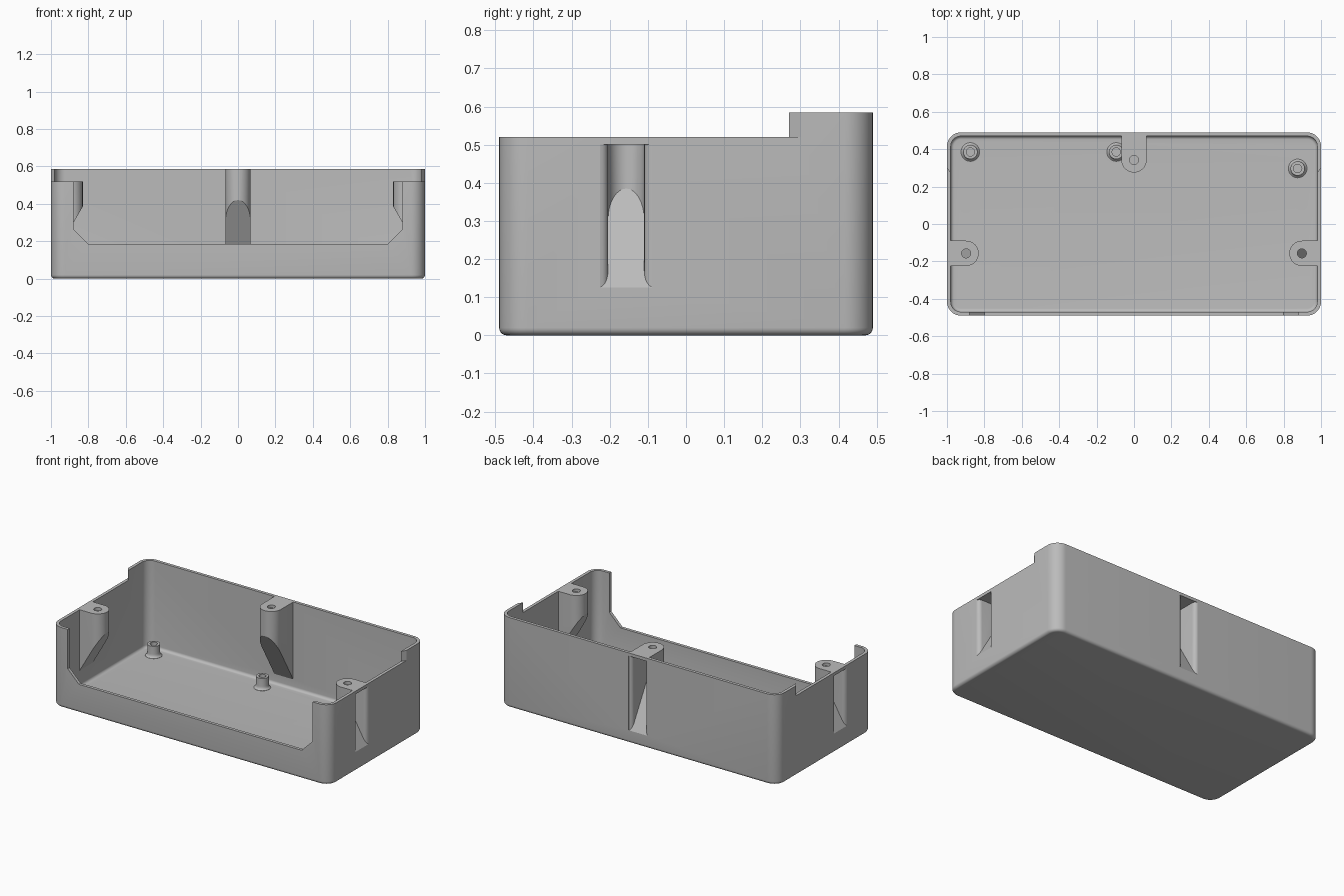
import bpy, bmesh
from math import sin, cos, pi, radians
from mathutils import Matrix, Vector

if "Cube" in bpy.data.objects:
    bpy.data.objects.remove(bpy.data.objects["Cube"])

HX, HY = 1.0, 0.49          # half width and depth
WALL = 0.02
LOW, HIGH = 0.52, 0.585     # the two rim heights
SLOPE = 1.73                # underside of the screw bosses

grey = bpy.data.materials.new("plain grey plastic")
grey.use_nodes = True
grey.diffuse_color = (0.5, 0.5, 0.5, 1)
grey.node_tree.nodes["Principled BSDF"].inputs["Base Color"].default_value = (0.5, 0.5, 0.5, 1)


def loft(name, rings, matrix=None, cut=None):
    """Closed solid through rings of equal length; cut = (point, normal) trims it."""
    bm = bmesh.new()
    loops = [[bm.verts.new(p) for p in ring] for ring in rings]
    for a, b in zip(loops, loops[1:]):
        for i in range(len(a)):
            j = (i + 1) % len(a)
            bm.faces.new((a[i], a[j], b[j], b[i]))
    bm.faces.new(loops[0])
    bm.faces.new(loops[-1])
    if cut:
        geom = bm.verts[:] + bm.edges[:] + bm.faces[:]
        bmesh.ops.bisect_plane(bm, geom=geom, plane_co=cut[0], plane_no=cut[1], clear_inner=True)
        bmesh.ops.holes_fill(bm, edges=[e for e in bm.edges if e.is_boundary], sides=0)
    if matrix:
        bm.transform(matrix)
    bmesh.ops.recalc_face_normals(bm, faces=bm.faces)
    mesh = bpy.data.meshes.new(name)
    bm.to_mesh(mesh)
    bm.free()
    mesh.materials.append(grey)
    obj = bpy.data.objects.new(name, mesh)
    bpy.context.collection.objects.link(obj)
    return obj


def prism(name, outline, z0, z1, **kw):
    return loft(name, [[(x, y, z) for x, y in outline] for z in (z0, z1)], **kw)


def rounded_rect(hx, hy, r, z, n=10):
    pts = []
    for k, (sx, sy) in enumerate(((1, 1), (-1, 1), (-1, -1), (1, -1))):
        for i in range(n + 1):
            a = (k + i / n) * pi / 2
            pts.append((sx * (hx - r) + r * cos(a), sy * (hy - r) + r * sin(a), z))
    return pts


def tub(name, hx, hy, r, z0, z1, fillet, n=6):
    """Rounded block with a filleted bottom edge."""
    rings = []
    for i in range(n + 1):
        a = i / n * pi / 2
        inset = fillet * (1 - sin(a))
        rings.append(rounded_rect(hx - inset, hy - inset, r - inset, z0 + fillet * (1 - cos(a))))
    return loft(name, rings + [rounded_rect(hx, hy, r, z1)])


def circle(r, z, x=0, y=0, n=32):
    return [(x + r * cos(2 * pi * i / n), y + r * sin(2 * pi * i / n), z) for i in range(n)]


def tongue(w, depth, flare, start, n=16):
    """Plan outline: round inner end, optional flared mouth at the wall."""
    side = [(w, start)]
    if flare:
        side = [(w + flare, start)]
        side += [(w + flare - flare * sin(t), flare - flare * cos(t))
                 for t in (radians(d) for d in range(10, 91, 16))]
    end = [(w * cos(pi * i / n), depth - w + w * sin(pi * i / n)) for i in range(n + 1)]
    return side + end + [(-u, v) for u, v in reversed(side)]


def combine(body, tool, operation):
    mod = body.modifiers.new("combine", "BOOLEAN")
    mod.operation, mod.solver, mod.object = operation, "EXACT", tool
    bpy.context.view_layer.objects.active = body
    bpy.ops.object.modifier_apply(modifier=mod.name)
    bpy.data.objects.remove(tool)


# Hollow tray
body = tub("enclosure_base", HX, HY, 0.075, 0, 0.65, 0.02)
combine(body, tub("cavity", HX - WALL, HY - WALL, 0.055, WALL, 0.7, 0.018), "DIFFERENCE")

# Screw bosses: position, turn, depth, start of slope, rim height
bosses = [((0, HY), 180, 0.215, 0.42, HIGH),
          ((HX, -0.157), 90, 0.17, 0.385, LOW),
          ((-HX, -0.157), -90, 0.17, 0.385, LOW)]
normal = Vector((0, -SLOPE, 1)).normalized()
cutters = []
for (x, y), turn, depth, z, rim in bosses:
    m = Matrix.Translation((x, y, 0)) @ Matrix.Rotation(radians(turn), 4, "Z")
    boss = prism("boss", tongue(0.0675, depth, 0, 0.01), -0.5, 0.63, matrix=m,
                 cut=(Vector((0, depth, z)), normal))
    combine(body, boss, "UNION")
    cutters.append(prism("pocket", tongue(0.0475, depth - WALL, 0.025, -0.02), -0.5, rim - WALL,
                         matrix=m, cut=(Vector((0, depth - WALL, z)), normal)))
    cutters.append(loft("screw_hole", [circle(0.024, h, 0, depth - 0.0675)
                                       for h in (rim - 0.03, 0.7)], matrix=m))

# Board standoffs with blind holes
profile = [(0.05, 0.01), (0.05, 0.021), (0.043, 0.026), (0.039, 0.034), (0.038, 0.044),
           (0.038, 0.095), (0.022, 0.095), (0.022, 0.03)]
for x, y in ((-0.875, 0.385), (-0.095, 0.385), (0.875, 0.297)):
    combine(body, loft("standoff", [circle(r, z, x, y) for r, z in profile]), "UNION")

# Stepped rim with slanted ends
inner = HX - WALL
step = [(-1.02, -0.6), (1.02, -0.6), (1.02, 0.33), (inner, 0.27), (-inner, 0.27), (-1.02, 0.33)]
cutters.append(prism("rim_step", step, LOW, 0.8))
cutters.append(prism("rim_top", [(-1.2, -0.7), (1.2, -0.7), (1.2, 0.7), (-1.2, 0.7)], HIGH, 0.9))

# Front opening with chamfered lower corners
half = [(0.80, 0.185), (0.88, 0.265), (0.88, 0.75)]
opening = half + [(-x, z) for x, z in reversed(half)]
cutters.append(loft("front_opening", [[(x, y, z) for x, z in opening] for y in (-0.6, -0.42)]))

for cutter in cutters:
    combine(body, cutter, "DIFFERENCE")

# Smooth curved surfaces, keep edges crisp
for obj in bpy.context.selected_objects:
    obj.select_set(False)
body.select_set(True)
bpy.context.view_layer.objects.active = body
bpy.ops.object.shade_smooth_by_angle(angle=radians(30))
